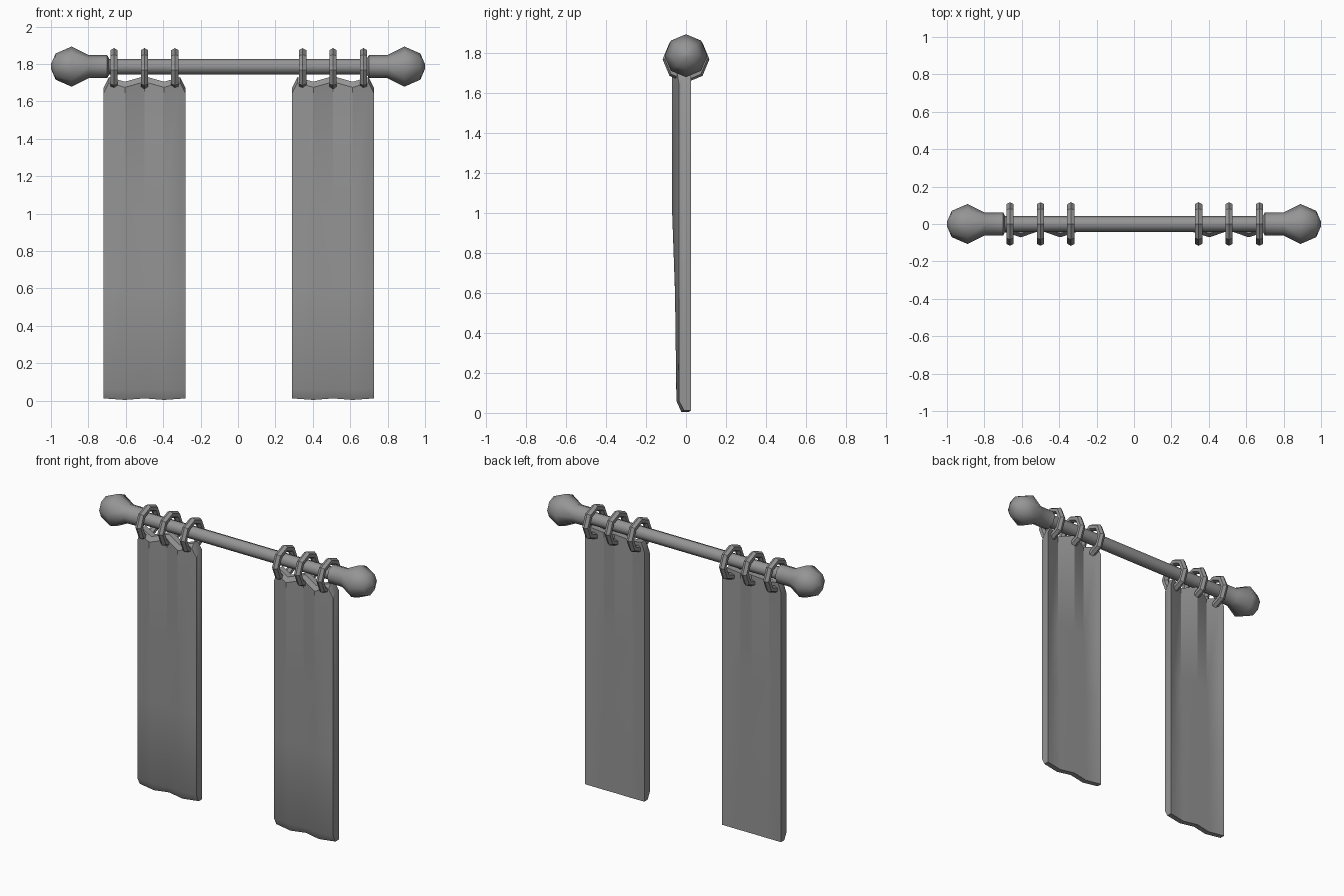
import bpy, bmesh
from math import pi, sin, cos, radians

cube = bpy.data.objects.get("Cube")
if cube:
    bpy.data.objects.remove(cube, do_unlink=True)

grey = bpy.data.materials.new("plain grey")
grey.use_nodes = True
colour = (0.3, 0.3, 0.3, 1)
grey.diffuse_color = colour
grey.node_tree.nodes["Principled BSDF"].inputs["Base Color"].default_value = colour

ROD_Z = 1.786


def finish(obj, name, angle):
    obj.name = name
    obj.data.materials.clear()
    obj.data.materials.append(grey)
    bpy.ops.object.select_all(action='DESELECT')
    obj.select_set(True)
    bpy.context.view_layer.objects.active = obj
    bpy.ops.object.shade_smooth_by_angle(angle=radians(angle))


def loft(name, loops, angle):
    """Skin a row of equal closed loops and cap both ends."""
    bm = bmesh.new()
    rows = [[bm.verts.new(p) for p in loop] for loop in loops]
    n = len(rows[0])
    for a, b in zip(rows, rows[1:]):
        for i in range(n):
            j = (i + 1) % n
            bm.faces.new((a[i], a[j], b[j], b[i]))
    bm.faces.new(rows[0])
    bm.faces.new(rows[-1])
    bmesh.ops.remove_doubles(bm, verts=bm.verts, dist=0.0001)
    bmesh.ops.recalc_face_normals(bm, faces=bm.faces)
    mesh = bpy.data.meshes.new(name)
    bm.to_mesh(mesh)
    bm.free()
    obj = bpy.data.objects.new(name, mesh)
    bpy.context.collection.objects.link(obj)
    finish(obj, name, angle)


def lathe(name, profile, sides=8):
    """Turn (x, radius) points around the rod axis."""
    turns = [2 * pi * i / sides for i in range(sides)]
    loft(name, [[(x, r * cos(t), ROD_Z + r * sin(t)) for t in turns]
                for x, r in profile], 50)


# Rod and its end knobs
lathe("rod", [(-0.72, 0.042), (0.72, 0.042)])
knob = [(0.69, 0.045), (0.70, 0.062), (0.80, 0.062), (0.89, 0.107),
        (0.975, 0.07), (1.0, 0.012)]
for side, sign in (("left", 1), ("right", -1)):
    lathe(side + "_finial", [(sign * x, r) for x, r in knob])

# Pleated curtain: (offset across, pleat depth, top height) per column
half = [(0, 0, 1.735), (0.105, 1, 1.705), (0.19, 0.25, 1.73), (0.218, 0, 1.675)]
columns = [(-u, d, z) for u, d, z in half[:0:-1]] + half
FRONT, BACK = -0.035, 0.025


def section(x, d, top):
    """Cross-section of the cloth, with pleats easing off downwards."""
    deep, mid, low = -0.036 * d, -0.02 * d, -0.013 * d
    hem = 0.012 - 0.008 * d
    pts = [(FRONT + low, 0.06), (FRONT + mid, 0.6), (FRONT + deep, 1.05),
           (FRONT + deep, top - 0.03), (FRONT + deep + 0.02, top),
           (BACK + deep, top), (BACK + deep, 1.05), (BACK + mid, 0.6),
           (BACK + low, 0.06), (BACK + low, hem), (FRONT + low + 0.025, hem)]
    return [(x, y, z) for y, z in pts]


# Each curtain hangs from three rings
for side, centre in (("left", 0.508), ("right", -0.5)):
    loft(side + "_curtain", [section(centre + u, d, z) for u, d, z in columns], 30)
    for k in (-1, 0, 1):
        bpy.ops.mesh.primitive_torus_add(
            major_segments=8, minor_segments=6, major_radius=0.094,
            minor_radius=0.023, location=(centre + k * 0.163, 0, 1.768),
            rotation=(0, pi / 2, 0))
        finish(bpy.context.object, f"{side}_ring_{k + 2}", 30)
